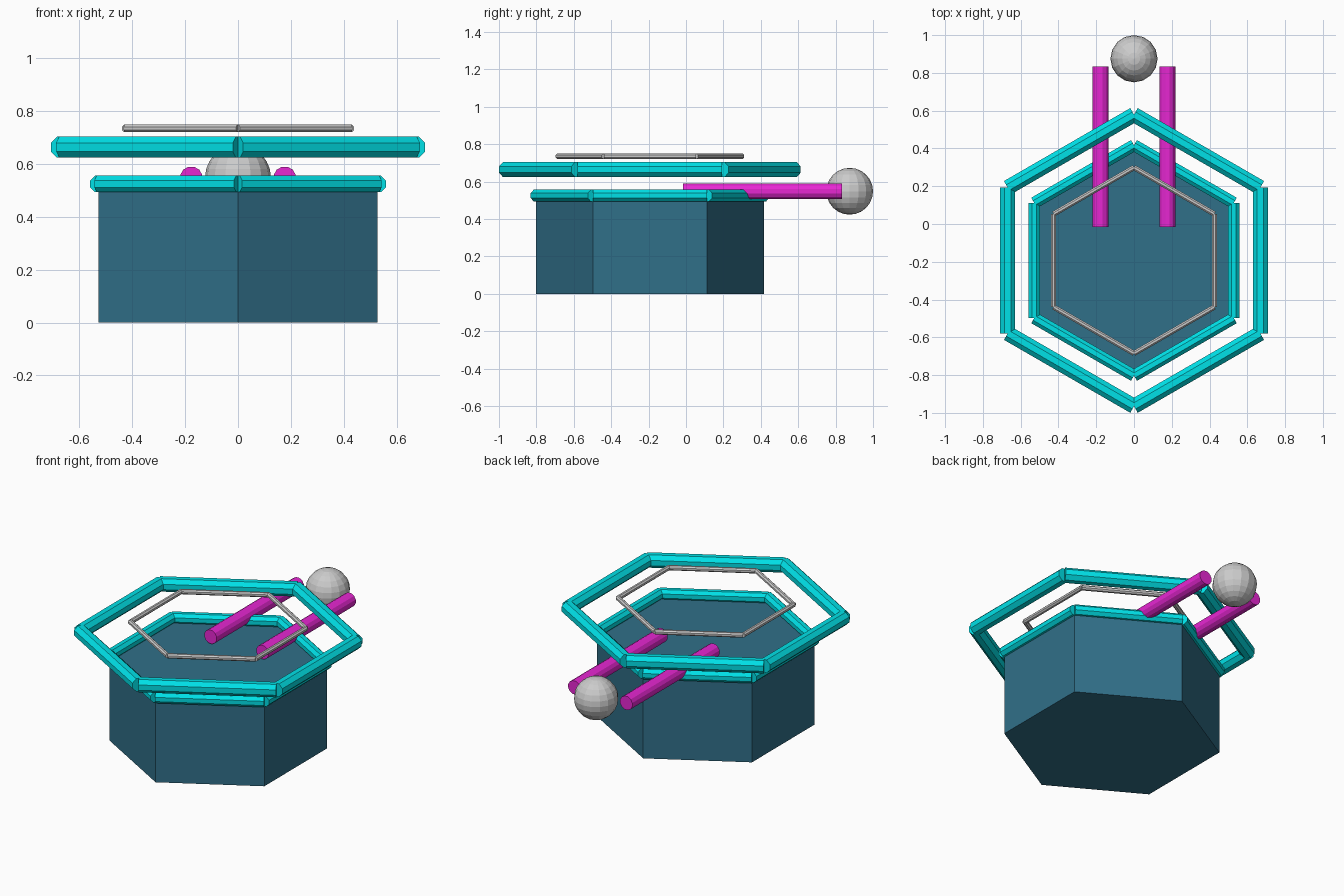
import bpy
from math import pi, sin, cos
from mathutils import Vector, Matrix

if "Cube" in bpy.data.objects:
    bpy.data.objects.remove(bpy.data.objects["Cube"])

CY = -0.193  # centre of the hexagonal body


def material(name, rgb):
    m = bpy.data.materials.new(name)
    m.diffuse_color = (*rgb, 1)
    m.use_nodes = True
    m.node_tree.nodes["Principled BSDF"].inputs["Base Color"].default_value = m.diffuse_color
    return m


BLUE = material("hull_blue", (0.03, 0.16, 0.25))
CYAN = material("cyan", (0.0, 0.75, 0.80))
MAGENTA = material("magenta", (0.80, 0.02, 0.65))


def finish(name, mat=None):
    ob = bpy.context.object
    ob.name = name
    if mat:
        ob.data.materials.append(mat)
    return ob


def rod(name, a, b, r, sides, mat=None):
    """Straight capped tube from a to b, with a flat facet on top."""
    a, b = Vector(a), Vector(b)
    y = (b - a).normalized()
    bpy.ops.mesh.primitive_cylinder_add(vertices=sides, radius=r, depth=(b - a).length)
    ob = finish(name, mat)
    up = Vector((0, 0, 1))
    rot = Matrix((y.cross(up), up, y)).transposed().to_4x4()
    ob.matrix_world = (Matrix.Translation((a + b) / 2) @ rot
                       @ Matrix.Rotation(pi / sides, 4, 'Z'))
    return ob


def hex_ring(name, radius, z, r, mat=None):
    """Six separate tubes along the edges of a hexagon."""
    pts = [(radius * sin(i * pi / 3), CY + radius * cos(i * pi / 3), z) for i in range(6)]
    for i in range(6):
        rod(f"{name}_{i + 1}", pts[i], pts[(i + 1) % 6], r, 8, mat)


# hexagonal body
bpy.ops.mesh.primitive_cylinder_add(vertices=6, radius=0.61, depth=0.5, location=(0, CY, 0.25))
finish("body", BLUE)

# rim and floating rings
hex_ring("rim", 0.61, 0.525, 0.034, CYAN)
hex_ring("outer_ring", 0.772, 0.664, 0.043, CYAN)
hex_ring("thin_ring", 0.492, 0.735, 0.015)

# twin rails
for side, x in (("left", -0.177), ("right", 0.177)):
    rod(f"{side}_rail", (x, -0.015, 0.548), (x, 0.835, 0.548), 0.043, 12, MAGENTA)

# ball at the back
bpy.ops.mesh.primitive_uv_sphere_add(segments=16, ring_count=12, radius=0.125,
                                     location=(0, 0.875, 0.548))
finish("ball")
